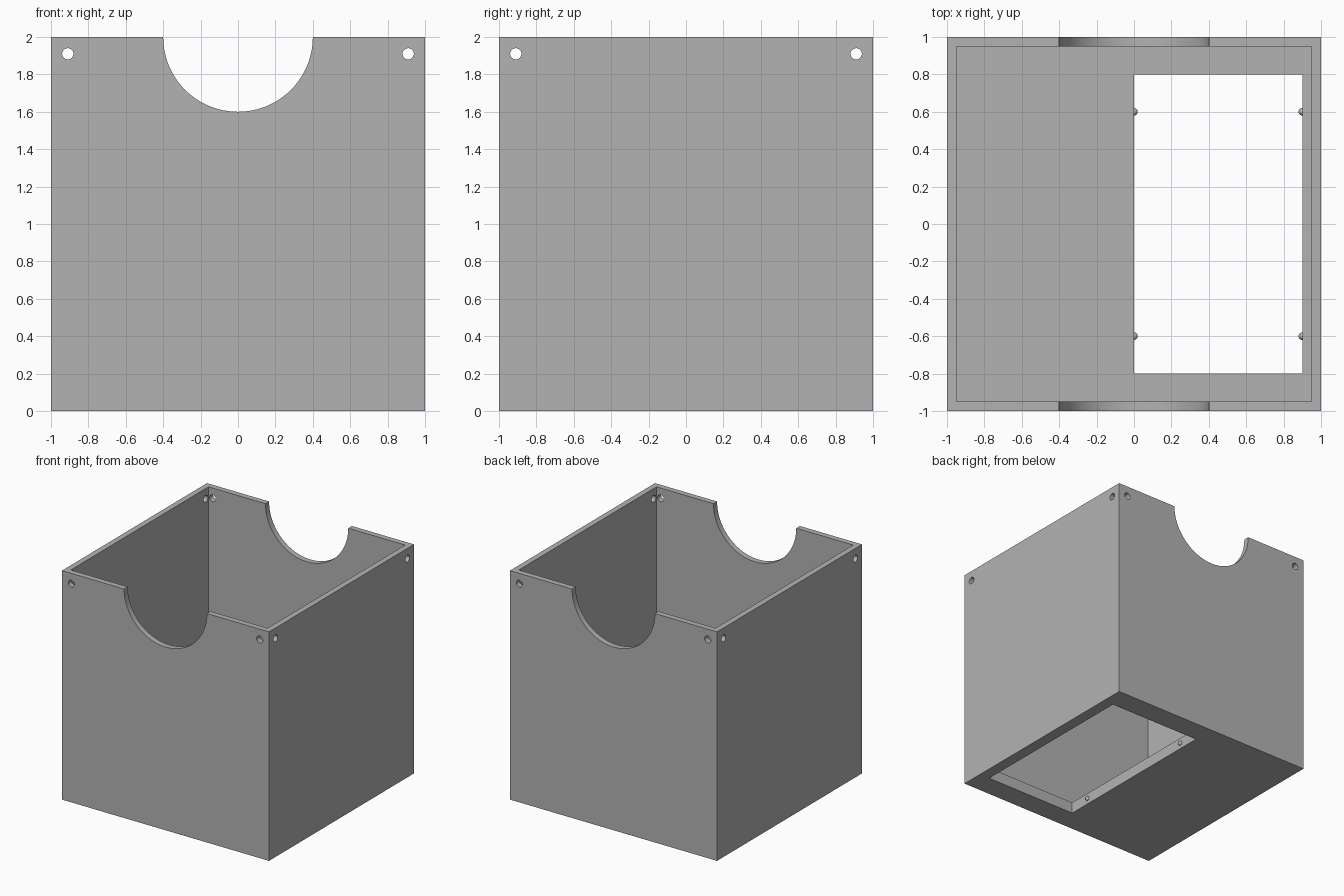
import bpy
import math
from mathutils import Vector

default = bpy.data.objects.get("Cube")
if default:
    bpy.data.objects.remove(default, do_unlink=True)

WALL, FLOOR = 0.05, 0.10
HOLE_POS, HOLE_R = 0.91, 0.03

# Single plain grey
grey = bpy.data.materials.new("plain_grey")
grey.use_nodes = True
colour = (0.45, 0.45, 0.45, 1)
grey.diffuse_color = colour
grey.node_tree.nodes["Principled BSDF"].inputs["Base Color"].default_value = colour


def finish(name):
    obj = bpy.context.object
    obj.name = name
    obj.data.materials.append(grey)
    return obj


def block(name, low, high):
    low, high = Vector(low), Vector(high)
    bpy.ops.mesh.primitive_cube_add(size=1, location=(low + high) / 2)
    obj = finish(name)
    obj.scale = high - low
    bpy.ops.object.transform_apply(location=True, rotation=False, scale=True)
    return obj


def rod(name, radius, location, axis, sides):
    """Long cylinder passing through both opposite walls."""
    turn = (math.pi / 2, 0, 0) if axis == "y" else (0, math.pi / 2, 0)
    bpy.ops.mesh.primitive_cylinder_add(vertices=sides, radius=radius, depth=2.4,
                                        location=location, rotation=turn)
    return finish(name)


# Solid body, then everything that is cut from it
box = block("open_box", (-1, -1, 0), (1, 1, 2))
inner = 1 - WALL
cutters = [
    block("cavity_cutter", (-inner, -inner, FLOOR), (inner, inner, 2.2)),
    block("floor_opening_cutter", (0, -0.8, -0.2), (0.9, 0.8, FLOOR + 0.1)),
    rod("hand_scoop_cutter", 0.4, (0, 0, 2), "y", 96),
]
for s in (-1, 1):
    cutters.append(rod("corner_hole_cutter", HOLE_R, (s * HOLE_POS, 0, 1.91), "y", 32))
    cutters.append(rod("corner_hole_cutter", HOLE_R, (0, s * HOLE_POS, 1.91), "x", 32))

bpy.ops.object.select_all(action="DESELECT")
bpy.context.view_layer.objects.active = box
box.select_set(True)
for cutter in cutters:
    cutter.hide_render = True
    mod = box.modifiers.new("cut", "BOOLEAN")
    mod.operation = "DIFFERENCE"
    mod.solver = "EXACT"
    mod.object = cutter
    bpy.ops.object.modifier_apply(modifier=mod.name)
for cutter in cutters:
    bpy.data.objects.remove(cutter, do_unlink=True)
bpy.ops.object.shade_smooth_by_angle(angle=math.radians(30))

# Small round catches on the long edges of the floor opening
for x in (0, 0.9):
    for y in (-0.6, 0.6):
        bpy.ops.mesh.primitive_uv_sphere_add(segments=24, ring_count=12, radius=0.02,
                                             location=(x, y, FLOOR / 2))
        finish("opening_catch")
        bpy.ops.object.shade_smooth_by_angle(angle=math.radians(30))
